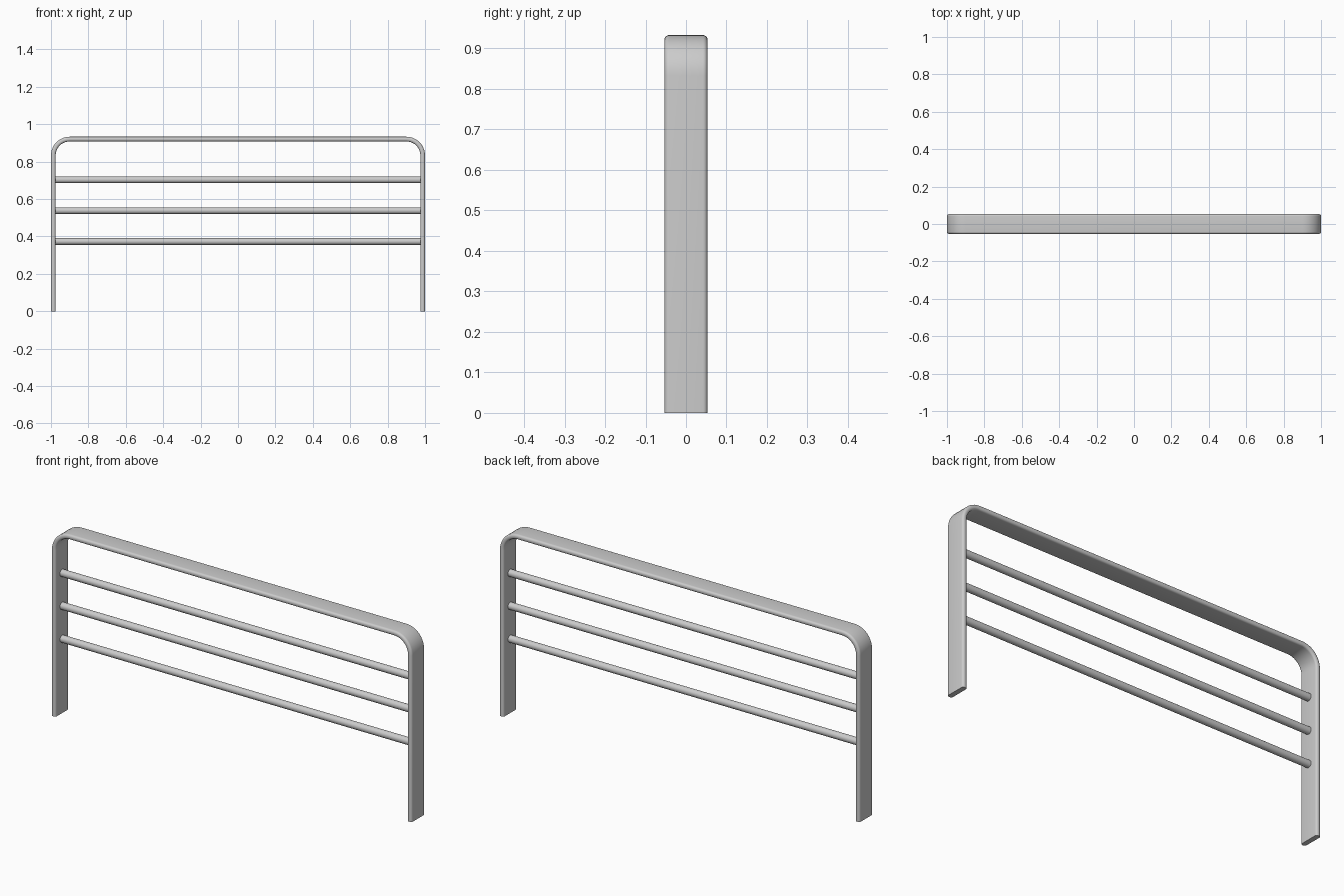
import bpy, bmesh, math

if "Cube" in bpy.data.objects:
    bpy.data.objects.remove(bpy.data.objects["Cube"])

HALF, TOP, CORNER = 1.0, 0.933, 0.1      # outer frame outline
THICK, DEPTH, EDGE = 0.025, 0.106, 0.011  # flat-bar section


def arc(cx, cy, r, a0, a1, n):
    """Points and outward directions along an arc, angles in degrees."""
    out = []
    for i in range(n + 1):
        a = math.radians(a0 + (a1 - a0) * i / n)
        out.append((cx + r * math.cos(a), cy + r * math.sin(a), math.cos(a), math.sin(a)))
    return out


def finish(name, bm):
    bmesh.ops.recalc_face_normals(bm, faces=bm.faces)
    mesh = bpy.data.meshes.new(name)
    bm.to_mesh(mesh)
    bm.free()
    ob = bpy.data.objects.new(name, mesh)
    bpy.context.collection.objects.link(ob)
    bpy.ops.object.select_all(action='DESELECT')
    ob.select_set(True)
    bpy.context.view_layer.objects.active = ob
    bpy.ops.object.shade_smooth_by_angle(angle=math.radians(40))
    return ob


# Bent flat-bar frame: rounded section swept along an upside-down U
path = [(-HALF, 0, -1, 0)]
path += arc(-HALF + CORNER, TOP - CORNER, CORNER, 180, 90, 10)
path += arc(HALF - CORNER, TOP - CORNER, CORNER, 90, 0, 10)
path += [(HALF, 0, 1, 0)]

# Section points: (inward distance from the outer face, y)
u, v = THICK / 2 - EDGE, DEPTH / 2 - EDGE
section = []
for k, (su, sv) in enumerate([(1, 1), (-1, 1), (-1, -1), (1, -1)]):
    section += [(p[0] + THICK / 2, p[1])
                for p in arc(su * u, sv * v, EDGE, 90 * k, 90 * k + 90, 5)]

bm = bmesh.new()
rings = [[bm.verts.new((x - nx * d, y, z - nz * d)) for d, y in section]
         for x, z, nx, nz in path]
n = len(section)
for a, b in zip(rings, rings[1:]):
    for i in range(n):
        j = (i + 1) % n
        bm.faces.new((a[i], a[j], b[j], b[i]))
bm.faces.new(rings[0])
bm.faces.new(rings[-1])
finish("frame", bm)

# Three round rails between the legs
for i, z in enumerate((0.373, 0.538, 0.703)):
    bpy.ops.mesh.primitive_cylinder_add(vertices=24, radius=0.018, depth=2 * (HALF - THICK) + 0.004,
                                        location=(0, 0, z), rotation=(0, math.pi / 2, 0))
    rail = bpy.context.object
    rail.name = f"rail_{i + 1}"
    bpy.ops.object.shade_smooth_by_angle(angle=math.radians(40))
